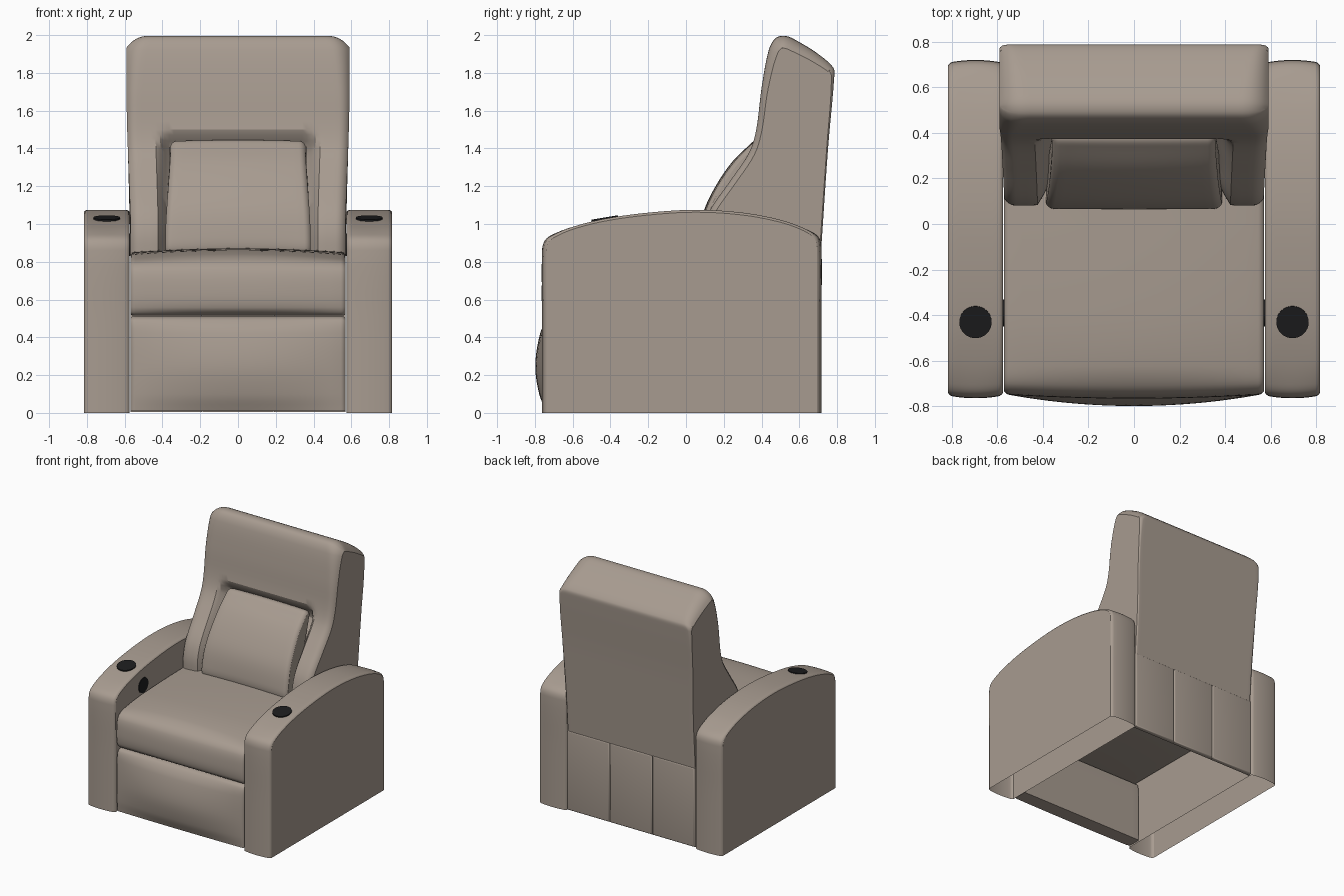
import bpy, bmesh, math
from mathutils import Vector

old = bpy.data.objects.get("Cube")
if old:
    bpy.data.objects.remove(old, do_unlink=True)


def make_material(name, rgb):
    mat = bpy.data.materials.new(name)
    mat.use_nodes = True
    mat.diffuse_color = (*rgb, 1)
    bsdf = next(n for n in mat.node_tree.nodes if n.type == 'BSDF_PRINCIPLED')
    bsdf.inputs["Base Color"].default_value = (*rgb, 1)
    bsdf.inputs["Roughness"].default_value = 0.6
    return mat


TAUPE = make_material("taupe_leather", (0.39, 0.33, 0.28))
BLACK = make_material("black_plastic", (0.012, 0.012, 0.013))


def ramp(v, a, b):
    """Smooth step from 0 at a to 1 at b."""
    t = max(0, min(1, (v - a) / (b - a)))
    return t * t * (3 - 2 * t)


def finish(name, bm, mat, angle=25):
    mesh = bpy.data.meshes.new(name)
    bm.to_mesh(mesh)
    bm.free()
    obj = bpy.data.objects.new(name, mesh)
    bpy.context.collection.objects.link(obj)
    mesh.materials.append(mat)
    bpy.ops.object.select_all(action='DESELECT')
    obj.select_set(True)
    bpy.context.view_layer.objects.active = obj
    bpy.ops.object.shade_smooth_by_angle(angle=math.radians(angle))
    return obj


def smooth_path(points, steps):
    """Hermite curve through points of (y, z, edge radius, bulge)."""
    pts = [Vector(p) for p in points]
    t = [0]
    for a, b in zip(pts, pts[1:]):
        t.append(t[-1] + (b.xy - a.xy).length)
    last = len(pts) - 1
    tan = []
    for i in range(len(pts)):
        lo, hi = max(i - 1, 0), min(i + 1, last)
        tan.append((pts[hi] - pts[lo]) / (t[hi] - t[lo]))
    out = []
    for i in range(last):
        d = t[i + 1] - t[i]
        for k in range(steps):
            s = k / steps
            h = s * s * (3 - 2 * s)
            out.append(pts[i] * (1 - h) + pts[i + 1] * h
                       + tan[i] * d * s * (1 - s) ** 2
                       - tan[i + 1] * d * s * s * (1 - s))
    return out + [pts[-1]]


def cushion(name, points, half_width, centre=0, dent=None, closed=True, steps=5, mid=20):
    """Sweep a side profile across x, with rounded side edges and bulged middle."""
    path = smooth_path(points, steps)
    n = len(path)
    limit = math.radians(60)
    edge = [limit * k / 5 for k in range(1, 6)]
    columns = [(-1, a) for a in reversed(edge)]
    columns += [(-1 + 2 * k / mid, 0) for k in range(mid + 1)]
    columns += [(1, a) for a in edge]
    bm = bmesh.new()
    grid = []
    for f, a in columns:
        column = []
        for i, (y, z, r, bulge) in enumerate(path):
            d = (path[min(i + 1, n - 1)] - path[max(i - 1, 0)]).xy.normalized()
            hw = half_width(z)
            x = f * (hw - r * (math.sin(limit) - math.sin(a)))
            inset = r * (1 - math.cos(a)) - bulge * (1 - min(1, abs(x / hw)) ** 2)
            if dent:
                inset += dent(x, y, z)
            column.append(bm.verts.new((centre + x, y - d.y * inset, z + d.x * inset)))
        grid.append(column)
    for left, right in zip(grid, grid[1:]):
        for i in range(n if closed else n - 1):
            j = (i + 1) % n
            bm.faces.new((left[i], left[j], right[j], right[i]))
    bm.faces.new(grid[-1])
    bm.faces.new(grid[0][::-1])
    return finish(name, bm, TAUPE)


def disc(name, radius, location, rotation):
    """Thin round plate."""
    bm = bmesh.new()
    bmesh.ops.create_cone(bm, cap_ends=True, segments=32, radius1=radius,
                          radius2=radius, depth=0.009)
    obj = finish(name, bm, BLACK)
    obj.location = location
    obj.rotation_euler = rotation
    return obj


# Armrests, open underneath, with cup holders and control buttons
arm_profile = [
    (0.705, 0, .025, .012), (0.705, 0.5, .025, .012), (0.705, 0.88, .025, .012),
    (0.69, 0.93, .025, .01), (0.63, 0.975, .025, 0), (0.5, 1.022, .025, 0),
    (0.3, 1.06, .025, 0), (0.05, 1.075, .025, 0), (-0.2, 1.06, .025, 0),
    (-0.43, 1.028, .025, 0), (-0.6, 0.985, .025, 0), (-0.7, 0.942, .025, .005),
    (-0.737, 0.91, .025, .01), (-0.75, 0.86, .025, .012),
    (-0.75, 0.5, .025, .012), (-0.75, 0, .025, .012)]
for side, label in ((1, "left"), (-1, "right")):
    cushion(label + "_armrest", arm_profile, lambda z: 0.121, side * 0.695,
            closed=False, mid=8)
    disc(label + "_cup_holder", 0.071, (side * 0.695, -0.43, 1.03),
         (math.radians(9.5), 0, 0))
    disc(label + "_control_button", 0.06, (side * 0.573, -0.39, 0.89),
         (0, math.pi / 2, 0))

# Seat cushion
cushion("seat_cushion", [
    (0.6, 0.52, .01, 0), (0.6, 0.8, .02, 0), (0.5, 0.845, .03, .02),
    (0.1, 0.852, .03, .02), (-0.4, 0.838, .03, .025), (-0.62, 0.815, .03, .025),
    (-0.7, 0.793, .03, .015), (-0.735, 0.75, .03, .015), (-0.747, 0.65, .03, .018),
    (-0.742, 0.56, .03, .015), (-0.725, 0.525, .03, 0), (-0.69, 0.515, .02, 0)],
    lambda z: 0.57)

# Footrest panel
cushion("footrest", [
    (-0.62, 0.01, .01, 0), (-0.62, 0.48, .02, 0), (-0.65, 0.508, .02, 0),
    (-0.7, 0.51, .03, 0), (-0.73, 0.49, .03, .005), (-0.742, 0.42, .03, .03),
    (-0.745, 0.25, .03, .053), (-0.742, 0.1, .03, .035), (-0.735, 0.01, .03, .005)],
    lambda z: 0.57)


# Backrest with a hollow between the side bolsters
def lumbar_hollow(x, y, z):
    front = ramp(y, 0.6, 0.45)
    return 0.1 * front * ramp(abs(x), 0.43, 0.36) * ramp(z, 1.5, 1.4)


cushion("backrest", [
    (0.70, 0.64, .015, 0), (0.718, 0.9, .015, 0), (0.752, 1.4, .015, 0),
    (0.785, 1.78, .03, 0), (0.78, 1.828, .07, 0), (0.70, 1.9, .1, 0),
    (0.6, 1.963, .12, 0), (0.53, 1.995, .13, 0), (0.475, 1.985, .13, 0),
    (0.438, 1.92, .1, 0), (0.40, 1.72, .07, 0), (0.372, 1.5, .06, 0),
    (0.335, 1.38, .06, 0), (0.235, 1.23, .06, 0), (0.125, 1.07, .06, 0),
    (0.085, 0.95, .06, 0), (0.08, 0.81, .06, 0)],
    lambda z: 0.568 + 0.022 * ramp(z, 0.9, 1.7), dent=lumbar_hollow, mid=44)

# Lumbar pillow
cushion("lumbar_pillow", [
    (0.22, 0.84, .04, 0), (0.3, 1.1, .04, 0), (0.42, 1.4, .04, 0),
    (0.405, 1.432, .04, .005), (0.37, 1.437, .04, .006), (0.335, 1.41, .04, .006),
    (0.25, 1.32, .04, .01), (0.168, 1.2, .04, .01), (0.105, 1.07, .04, .01),
    (0.072, 0.93, .04, .006), (0.07, 0.86, .04, 0), (0.1, 0.835, .04, 0)],
    lambda z: 0.385 - 0.03 * ramp(z, 0.9, 1.5))

# Three lower rear panels
for label, x, width in (("right", -0.38, 0.378), ("middle", 0, 0.378), ("left", 0.38, 0.378)):
    bm = bmesh.new()
    bmesh.ops.create_cube(bm, size=1)
    for v in bm.verts:
        v.co = (x + v.co.x * width, 0.69 + v.co.y * 0.03, 0.325 + v.co.z * 0.64)
    rear = [e for e in bm.edges if all(v.co.y > 0.69 for v in e.verts)]
    bmesh.ops.bevel(bm, geom=rear, offset=0.012, segments=3, profile=0.5, affect='EDGES')
    finish(label + "_rear_panel", bm, TAUPE, 40)
